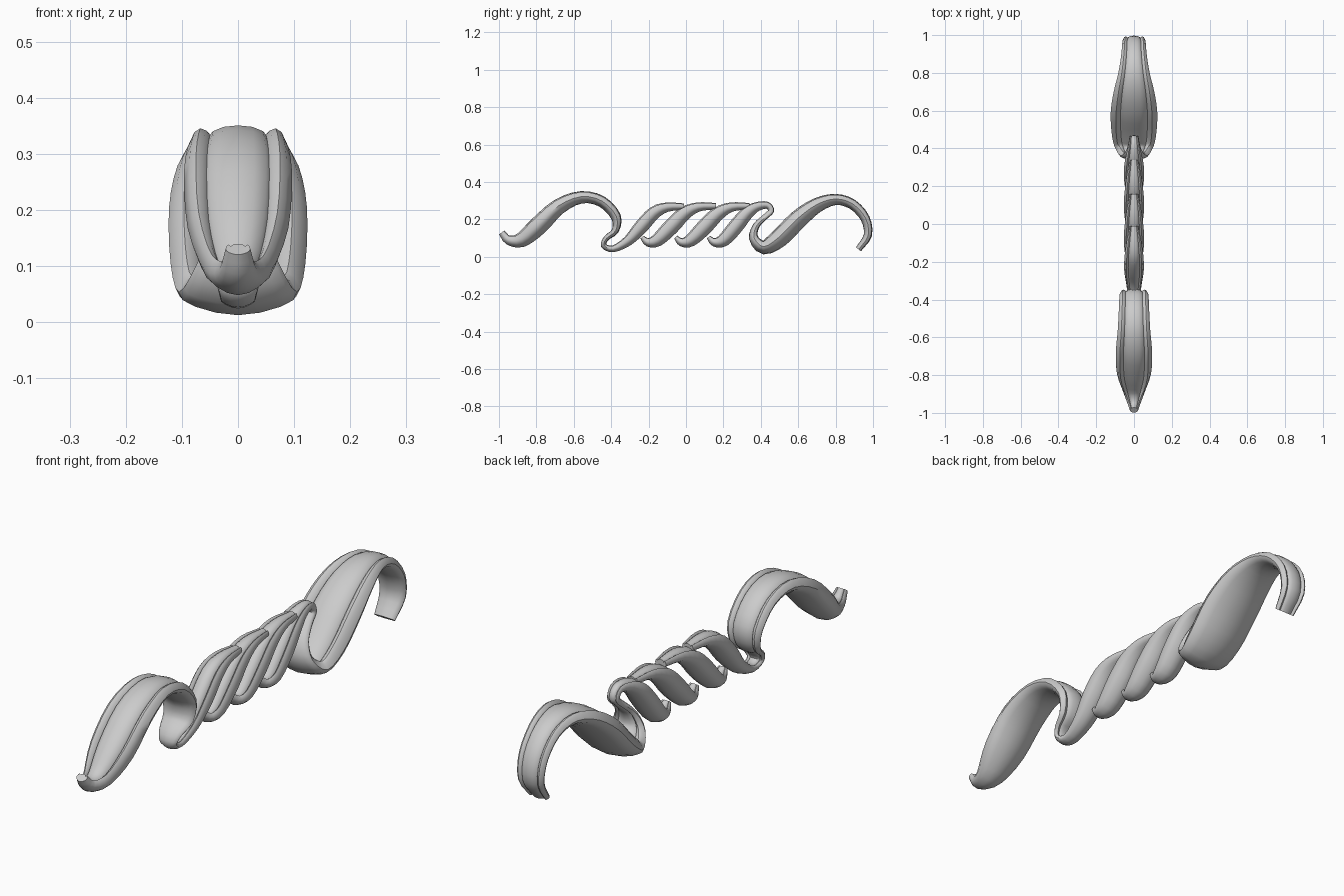
import bpy, bmesh
from mathutils import Vector

# Half cross-section: (fraction of half width, fraction of thickness)
HALF = [(0, .5), (.3, .46), (.52, .34), (.58, .24), (.66, .36), (.78, .42), (.9, .32),
        (1, .05), (.93, -.15), (.72, -.3), (.38, -.44), (0, -.5)]
RING = HALF + [(-x, z) for x, z in HALF[-2:0:-1]]


def spline(pts, steps=3):
    """Smooth the (y, z, half width, thickness) stations."""
    p = [Vector(q) for q in pts]
    p = [2 * p[0] - p[1]] + p + [2 * p[-1] - p[-2]]
    out = []
    for i in range(1, len(p) - 2):
        a, b, c, d = p[i - 1:i + 3]
        for s in range(steps):
            t = s / steps
            out.append(.5 * (2 * b + (c - a) * t + (2 * a - 5 * b + 4 * c - d) * t * t
                             + (3 * b - a - 3 * c + d) * t ** 3))
    return out + [p[-2]]


def scroll(name, pts, dy=0):
    """Sweep the rimmed, keeled section along a path in the YZ plane."""
    st = spline(pts)
    bm = bmesh.new()
    rings = []
    for i, s in enumerate(st):
        a, b = st[max(i - 1, 0)], st[min(i + 1, len(st) - 1)]
        t = Vector((b[0] - a[0], b[1] - a[1])).normalized()
        n = Vector((-t.y, t.x))
        rings.append([bm.verts.new((x * s[2], s[0] + dy + n.x * h * s[3], s[1] + n.y * h * s[3]))
                      for x, h in RING])
    k = len(RING)
    for r, q in zip(rings, rings[1:]):
        for j in range(k):
            bm.faces.new((r[j], r[(j + 1) % k], q[(j + 1) % k], q[j]))
    bm.faces.new(rings[0])
    bm.faces.new(rings[-1])
    bmesh.ops.recalc_face_normals(bm, faces=bm.faces)
    me = bpy.data.meshes.new(name)
    bm.to_mesh(me)
    bm.free()
    ob = bpy.data.objects.new(name, me)
    bpy.context.collection.objects.link(ob)
    bpy.context.view_layer.objects.active = ob
    ob.select_set(True)
    bpy.ops.object.shade_smooth_by_angle(angle=.7)
    ob.select_set(False)


# Front leaf, hooking into the first narrow scroll
scroll("front_leaf_scroll", [
    (-.985, .13, .022, .034), (-.95, .09, .035, .05), (-.88, .09, .06, .08), (-.79, .165, .09, .1),
    (-.68, .268, .096, .085), (-.56, .318, .086, .066), (-.45, .295, .08, .06), (-.375, .215, .076, .055),
    (-.378, .14, .066, .038), (-.425, .1, .05, .03), (-.44, .06, .036, .03), (-.39, .042, .032, .036),
    (-.31, .085, .042, .055), (-.24, .16, .052, .075), (-.17, .235, .05, .07), (-.1, .265, .04, .05),
    (-.01, .268, .024, .034)])

# Two free scrolls in the twisted middle
for i, dy in enumerate((0, .18)):
    scroll(f"middle_scroll_{i + 1}", [
        (-.235, .105, .018, .022), (-.205, .078, .035, .045), (-.155, .088, .048, .07),
        (-.08, .16, .054, .085), (-.01, .23, .05, .075), (.065, .266, .04, .05), (.16, .27, .024, .034)], dy)

# Last narrow scroll, hooking into the back leaf
scroll("back_leaf_scroll", [
    (.12, .105, .018, .022), (.15, .078, .035, .045), (.2, .088, .048, .07), (.265, .16, .054, .08),
    (.325, .232, .05, .07), (.38, .268, .038, .05), (.435, .275, .027, .038), (.455, .245, .025, .032),
    (.425, .215, .03, .03), (.375, .165, .048, .036), (.362, .1, .075, .05), (.415, .05, .105, .075),
    (.5, .1, .12, .1), (.6, .2, .123, .1), (.7, .275, .108, .08), (.8, .306, .083, .06),
    (.89, .28, .068, .055), (.958, .205, .062, .05), (.972, .115, .056, .044), (.922, .04, .045, .034)])
